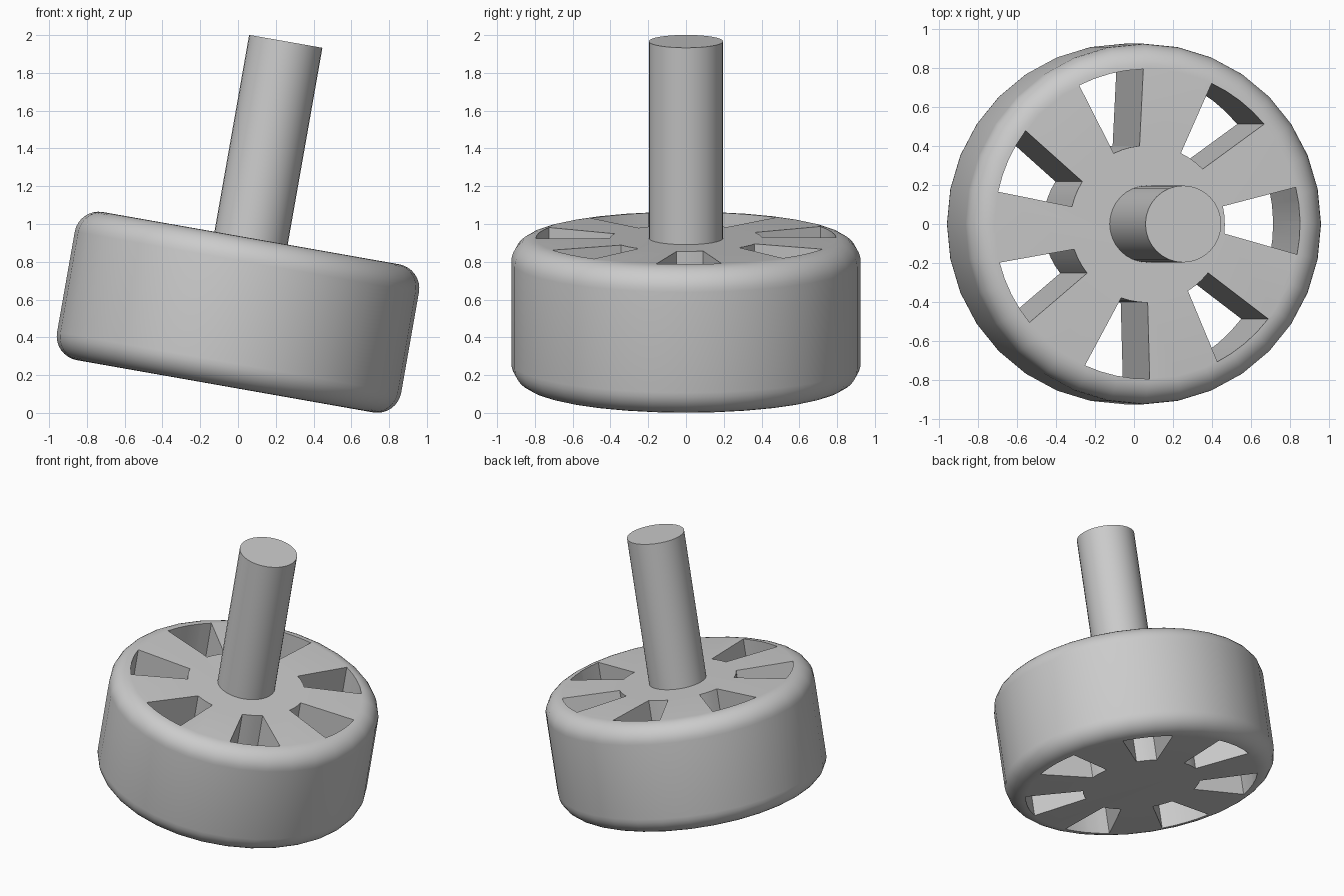
import bpy, bmesh
from math import sin, cos, radians, pi
from mathutils import Matrix

cube = bpy.data.objects.get("Cube")
if cube:
    bpy.data.objects.remove(cube, do_unlink=True)

RADIUS, HEIGHT, ROUND = 0.925, 0.796, 0.128
SHAFT_RADIUS, SHAFT_TOP = 0.197, 1.456
SLOTS, SIDES = 7, 32
TILT = Matrix.Translation((0, 0, 0.533)) @ Matrix.Rotation(radians(10), 4, 'Y')

grey = bpy.data.materials.new("plain grey")
grey.use_nodes = True
colour = (0.6, 0.6, 0.6, 1)
grey.diffuse_color = colour
grey.node_tree.nodes["Principled BSDF"].inputs["Base Color"].default_value = colour


def make_object(name, bm):
    """Turn a bmesh into a linked, coloured object."""
    bmesh.ops.recalc_face_normals(bm, faces=bm.faces)
    mesh = bpy.data.meshes.new(name)
    bm.to_mesh(mesh)
    bm.free()
    mesh.materials.append(grey)
    obj = bpy.data.objects.new(name, mesh)
    bpy.context.collection.objects.link(obj)
    return obj


def make_cylinder(name, radius, bottom, top):
    bm = bmesh.new()
    bmesh.ops.create_cone(bm, cap_ends=True, segments=SIDES, radius1=radius,
                          radius2=radius, depth=top - bottom,
                          matrix=Matrix.Translation((0, 0, (top + bottom) / 2)))
    return make_object(name, bm)


def arc(radius, start, end, steps):
    angles = [start + (end - start) * i / steps for i in range(steps + 1)]
    return [(radius * cos(a), radius * sin(a)) for a in angles]


def smooth(obj):
    bpy.ops.object.select_all(action='DESELECT')
    obj.select_set(True)
    bpy.context.view_layer.objects.active = obj
    bpy.ops.object.shade_smooth_by_angle(angle=radians(30))


# Wheel with rounded rims
wheel = make_cylinder("wheel", RADIUS, -HEIGHT / 2, HEIGHT / 2)
bevel = wheel.modifiers.new("rounded rims", 'BEVEL')
bevel.width = ROUND
bevel.segments = 8
bevel.limit_method = 'ANGLE'
bevel.angle_limit = radians(45)

# Slightly skewed wedge slots, cut right through the wheel
bm = bmesh.new()
outline = (arc(0.795, radians(-11.3), radians(13.7), 4)
           + arc(0.403, radians(13), radians(-7), 3))
for i in range(SLOTS):
    turn = Matrix.Rotation(2 * pi * i / SLOTS, 4, 'Z')
    face = bm.faces.new([bm.verts.new(turn @ Matrix.Translation((x, y, -HEIGHT)).translation)
                         for x, y in outline])
    solid = bmesh.ops.extrude_face_region(bm, geom=[face])["geom"]
    bmesh.ops.translate(bm, vec=(0, 0, 2 * HEIGHT),
                        verts=[v for v in solid if isinstance(v, bmesh.types.BMVert)])
cutter = make_object("slot_cutter", bm)
cut = wheel.modifiers.new("slots", 'BOOLEAN')
cut.operation = 'DIFFERENCE'
cut.solver = 'EXACT'
cut.object = cutter

# Bake the wheel's modifiers and drop the cutter
bpy.context.view_layer.objects.active = wheel
for modifier in list(wheel.modifiers):
    bpy.ops.object.modifier_apply(modifier=modifier.name)
bpy.data.objects.remove(cutter, do_unlink=True)

# Plain round shaft, rooted inside the hub
shaft = make_cylinder("shaft", SHAFT_RADIUS, 0, SHAFT_TOP)

# Lean both parts together
for part in (wheel, shaft):
    smooth(part)
    part.matrix_world = TILT
